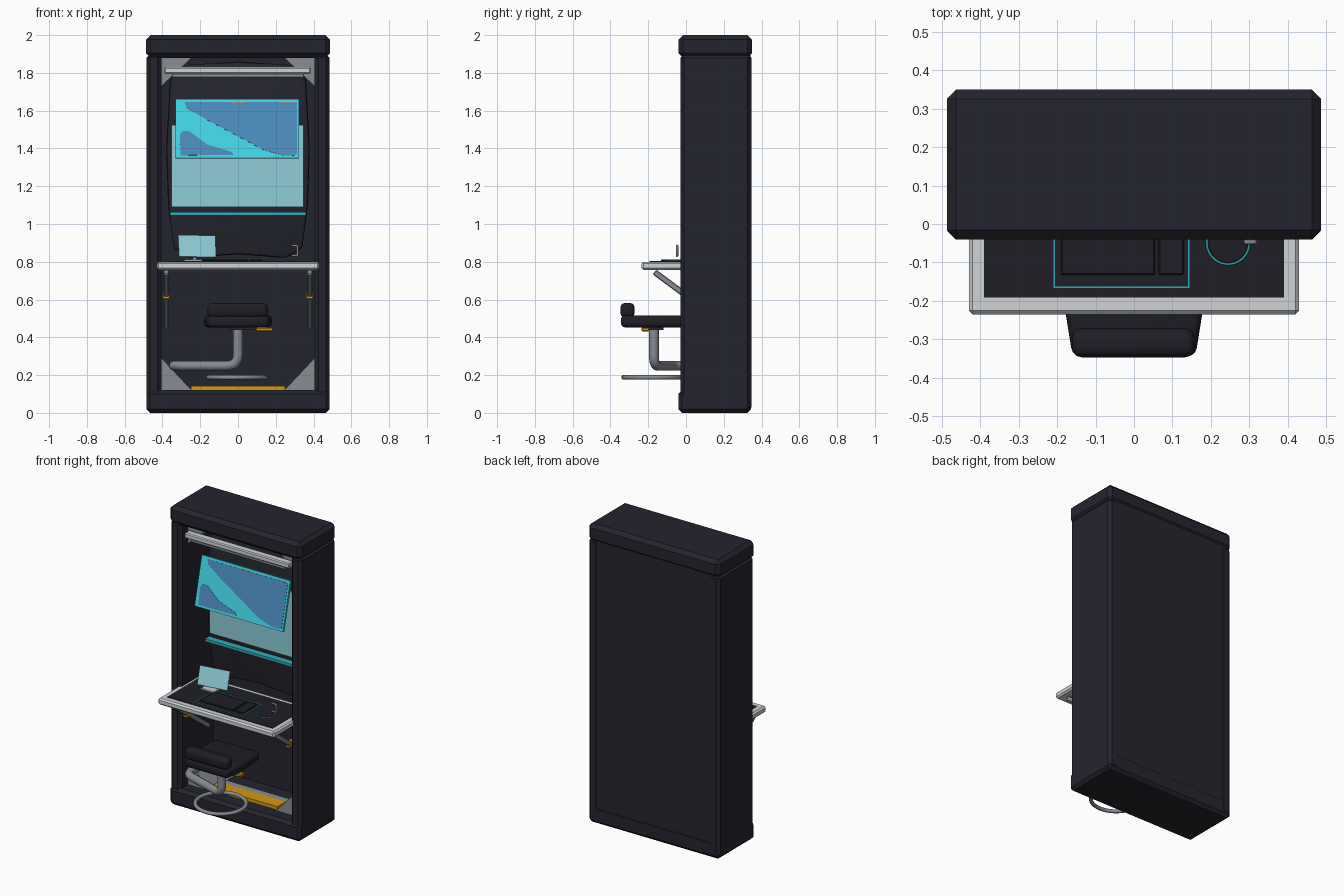
import bpy, bmesh, math
from mathutils import Vector, Matrix

if "Cube" in bpy.data.objects:
    bpy.data.objects.remove(bpy.data.objects["Cube"])


def material(name, r, g, b):
    m = bpy.data.materials.new(name)
    lin = lambda c: (c / 255 / 12.92) if c < 11 else ((c / 255 + 0.055) / 1.055) ** 2.4
    m.diffuse_color = (lin(r), lin(g), lin(b), 1)
    m.use_nodes = True
    m.node_tree.nodes["Principled BSDF"].inputs["Base Color"].default_value = m.diffuse_color
    return m


BODY = material("dark_shell", 36, 36, 46)
PAD = material("black_pad", 30, 30, 38)
WHITE = material("light_grey_trim", 208, 212, 214)
GREY = material("grey_metal", 136, 141, 148)
CYAN = material("bright_cyan", 66, 212, 226)
BLUE = material("screen_blue", 75, 138, 186)
PALE = material("pale_glass", 142, 206, 216)
TEAL = material("teal_line", 48, 172, 186)
ORANGE = material("orange_accent", 214, 150, 18)


def finish(name, bm, mat, bevel=0, segs=1, smooth=False):
    bmesh.ops.recalc_face_normals(bm, faces=bm.faces[:])
    if bevel:
        bmesh.ops.bevel(bm, geom=bm.edges[:], offset=bevel, segments=segs,
                        profile=0.5, affect='EDGES', clamp_overlap=True)
    me = bpy.data.meshes.new(name)
    bm.to_mesh(me)
    bm.free()
    ob = bpy.data.objects.new(name, me)
    bpy.context.collection.objects.link(ob)
    me.materials.append(mat)
    if smooth:
        shade(ob)
    return ob


def shade(ob):
    bpy.ops.object.select_all(action='DESELECT')
    ob.select_set(True)
    bpy.context.view_layer.objects.active = ob
    bpy.ops.object.shade_smooth_by_angle(angle=math.radians(40))


def box(name, x, y, z, mat, bevel=0, segs=1, smooth=False):
    """Box from (min, max) pairs."""
    bm = bmesh.new()
    bmesh.ops.create_cube(bm, size=1)
    for v in bm.verts:
        v.co = [(r[0] + r[1]) / 2 + c * (r[1] - r[0]) for r, c in zip((x, y, z), v.co)]
    return finish(name, bm, mat, bevel, segs, smooth)


def prism(name, pts, a, b, mat, plane="xz", bevel=0, segs=1, smooth=False):
    """Extrude an outline along the axis missing from the plane."""
    put = {"xz": lambda p, d: (p[0], d, p[1]), "xy": lambda p, d: (p[0], p[1], d)}[plane]
    bm = bmesh.new()
    lo = [bm.verts.new(put(p, a)) for p in pts]
    hi = [bm.verts.new(put(p, b)) for p in pts]
    bm.faces.new(lo)
    bm.faces.new(hi[::-1])
    for i in range(len(pts)):
        j = (i + 1) % len(pts)
        bm.faces.new((lo[i], lo[j], hi[j], hi[i]))
    return finish(name, bm, mat, bevel, segs, smooth)


def tube(name, pts, radius, mat, fillet=0, closed=False):
    """Round pipe through points, with rounded corners."""
    pts = [Vector(p) for p in pts]
    path = pts
    if fillet:
        path = [pts[0]]
        for p, c, n in zip(pts, pts[1:], pts[2:]):
            s, e = c + (p - c).normalized() * fillet, c + (n - c).normalized() * fillet
            path += [s.lerp(c, t / 6).lerp(c.lerp(e, t / 6), t / 6) for t in range(7)]
        path.append(pts[-1])
    cu = bpy.data.curves.new(name, 'CURVE')
    cu.dimensions = '3D'
    cu.bevel_depth, cu.bevel_resolution, cu.use_fill_caps = radius, 4, True
    sp = cu.splines.new('POLY')
    sp.points.add(len(path) - 1)
    for q, p in zip(sp.points, path):
        q.co = (*p, 1)
    sp.use_cyclic_u = closed
    ob = bpy.data.objects.new(name, cu)
    bpy.context.collection.objects.link(ob)
    cu.materials.append(mat)
    bpy.ops.object.select_all(action='DESELECT')
    ob.select_set(True)
    bpy.context.view_layer.objects.active = ob
    bpy.ops.object.convert(target='MESH')
    shade(bpy.context.object)
    return ob


def circle(cx, cy, z, r, n=40):
    return [(cx + r * math.cos(2 * math.pi * i / n), cy + r * math.sin(2 * math.pi * i / n), z)
            for i in range(n)]


# Cabinet
box("top_cap", (-.487, .487), (-.04, .35), (1.88, 2), BODY, .024)
box("base", (-.485, .485), (-.04, .345), (0, .12), BODY, .02)
box("back_panel", (-.45, .45), (.32, .342), (.03, 1.9), BODY)
for s, side in ((-1, "left"), (1, "right")):
    box(side + "_wall", sorted((s * .405, s * .485)), (-.03, .346), (.01, 1.9), BODY, .02)
    # Corner gussets, desk struts and sleeves
    for z0, z1, lev in ((.12, .29, "lower"), (1.88, 1.73, "upper")):
        prism(f"{side}_{lev}_gusset", [(s * .405, z0), (s * .245, z0), (s * .405, z1)],
              .05, .32, GREY)
    strut = box(side + "_desk_strut", (-.015, .015), (-.245, .245), (-.016, .016), GREY, .005)
    strut.location = (s * .38, .03, .6)
    strut.rotation_euler = (-math.atan2(.285, .385), 0, 0)
    box(side + "_strut_sleeve", (s * .38 - .019, s * .38 + .019), (-.02, .035), (.6, .64), ORANGE, .005)

# Rear liner with wall panel and shelf line
half = [(.0, 1.86), (.3, 1.84), (.36, 1.77), (.38, 1.4), (.37, 1.1), (.34, .87), (.25, .82), (.0, .84)]
prism("rear_liner", half + [(-x, z) for x, z in half[-2:0:-1]], .21, .33, BODY, bevel=.015, segs=2, smooth=True)
box("wall_panel", (-.352, .347), (.2, .212), (1.09, 1.525), PALE)
box("shelf_line", (-.36, .36), (.165, .215), (1.045, 1.063), TEAL)

# Lamp bar
box("lamp_bar", (-.39, .385), (-.01, .04), (1.795, 1.83), WHITE, .006)
box("lamp_mount", (-.35, .35), (0, .05), (1.775, 1.797), GREY, .004)

# Tilted screen, built around its own centre
tilt = Matrix.Translation((-.003, .054, 1.505)) @ Matrix.Rotation(math.radians(-14), 4, 'X')
upper = [(-.28, 1.645), (.315, 1.645), (.315, 1.37), (.3, 1.36), (.24, 1.362), (.14, 1.39),
         (.0, 1.465), (-.17, 1.555), (-.27, 1.615)]
lower = [(-.3, 1.362), (-.305, 1.47), (-.29, 1.492), (-.255, 1.49), (-.16, 1.42), (-.03, 1.38), (-.02, 1.365)]
local = lambda pts: [(x, (z - 1.505) * 1.03) for x, z in pts]
parts = [box("screen", (-.327, .327), (-.004, .012), (-.161, .161), CYAN),
         prism("screen_upper_field", local(upper), -.006, -.003, BLUE),
         prism("screen_lower_field", local(lower), -.006, -.003, BLUE),
         box("screen_mark_middle", (-.04, .04), (-.008, -.005), (.137, .142), GREY),
         box("screen_mark_right", (.235, .3), (-.008, -.005), (.137, .142), GREY)]
for p in parts:
    p.matrix_world = tilt
tube("screen_arm", [(0, .06, 1.5), (0, .22, 1.45)], .02, GREY)

# Desk
box("desk", (-.43, .43), (-.235, .19), (.757, .8), WHITE, .01)
box("desk_mat", (-.39, .39), (-.192, .155), (.798, .803), PAD)
box("keyboard", (-.19, .055), (-.133, .02), (.802, .812), PAD, .004)
box("number_pad", (.064, .13), (-.133, .02), (.802, .812), PAD, .004)
for i, y in enumerate((-.165, .04)):
    box(f"keyboard_outline_long_{i}", (-.21, .145), (y - .002, y + .002), (.802, .805), TEAL)
for i, x in enumerate((-.208, .143)):
    box(f"keyboard_outline_short_{i}", (x - .002, x + .002), (-.165, .04), (.802, .805), TEAL)
tube("cup_ring", circle(.245, -.05, .804, .055), .003, TEAL, closed=True)
prism("cup_coaster", [p[:2] for p in circle(.245, -.05, 0, .05)], .802, .807, PAD, plane="xy")
tube("cup_handle", [(.287, -.047, .885), (.315, -.047, .885), (.315, -.047, .832), (.285, -.047, .832)],
     .006, GREY, fillet=.008)

# Small tablet and its stand
tablet = box("tablet", (-.1, .1), (-.005, .005), (-.06, .06), PALE)
tablet.location = (-.217, .055, .882)
tablet.rotation_euler = (math.radians(-18), math.radians(1), math.radians(11))
box("tablet_stand_foot", (-.285, -.185), (.01, .1), (.802, .813), WHITE, .003)
tube("tablet_stand_post", [(-.23, .08, .805), (-.22, .065, .88)], .01, WHITE)

# Seat, back roll and lever
prism("seat", [(-.16, -.345), (.16, -.345), (.18, -.22), (.165, .0), (-.165, .0), (-.18, -.22)],
      .453, .516, PAD, plane="xy", bevel=.022, segs=3, smooth=True)
box("seat_back_roll", (-.162, .158), (-.347, -.272), (.505, .582), PAD, .025, 3, True)
box("seat_lever", (.095, .185), (-.235, -.195), (.432, .452), ORANGE, .004)
box("seat_mount", (-.05, .1), (-.22, -.12), (.44, .46), BODY)

# Seat pipe running to the wall, and foot ring
tube("seat_pipe", [(0, -.17, .46), (0, -.17, .25), (-.34, -.06, .25), (-.34, .31, .25)], .026, GREY, fillet=.06)
tube("foot_ring", circle(-.005, -.175, .188, .155), .012, GREY, closed=True)

# Floor strip
box("floor_strip", (-.25, .25), (.06, .15), (.118, .143), ORANGE)
box("floor_plate", (-.25, .25), (.15, .2), (.118, .14), GREY)
